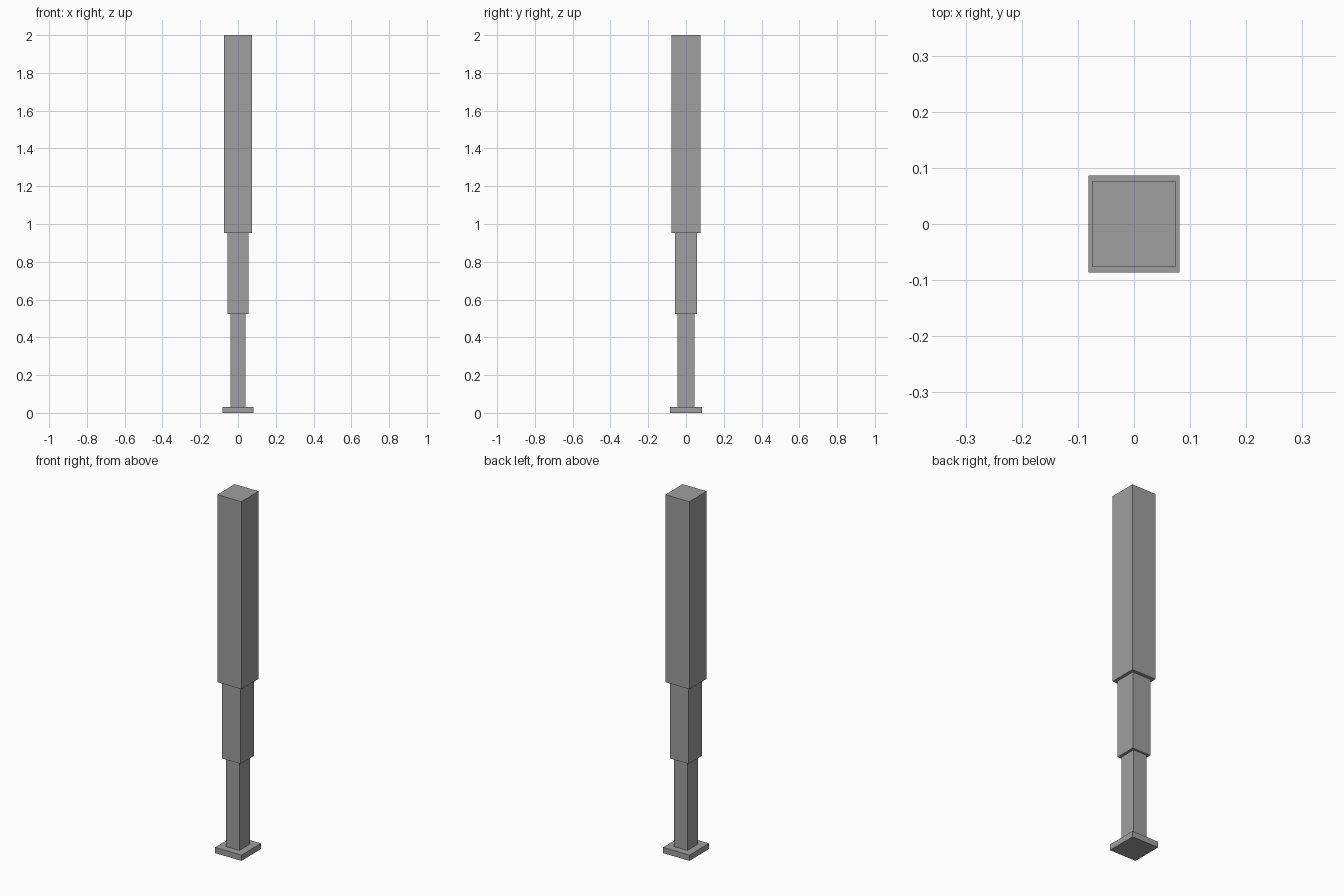
import bpy

cube = bpy.data.objects.get("Cube")
if cube:
    bpy.data.objects.remove(cube, do_unlink=True)

# Single grey metal finish
grey = bpy.data.materials.new("grey_metal")
grey.use_nodes = True
colour = (0.35, 0.35, 0.35, 1.0)
grey.diffuse_color = colour
grey.node_tree.nodes["Principled BSDF"].inputs["Base Color"].default_value = colour


def block(name, width, depth, bottom, top):
    """Box centred on the column axis between two heights."""
    bpy.ops.mesh.primitive_cube_add(size=1, location=(0, 0, (bottom + top) / 2))
    obj = bpy.context.object
    obj.name = name
    obj.scale = (width, depth, top - bottom)
    bpy.ops.object.transform_apply(location=False, rotation=False, scale=True)
    obj.data.materials.append(grey)
    return obj


# Telescopic leg: foot plate and three nested stages
block("foot_plate", 0.163, 0.172, 0, 0.032)
block("lower_stage", 0.082, 0.092, 0.032, 0.524)
block("middle_stage", 0.113, 0.117, 0.524, 0.953)
block("upper_stage", 0.148, 0.153, 0.953, 2)
